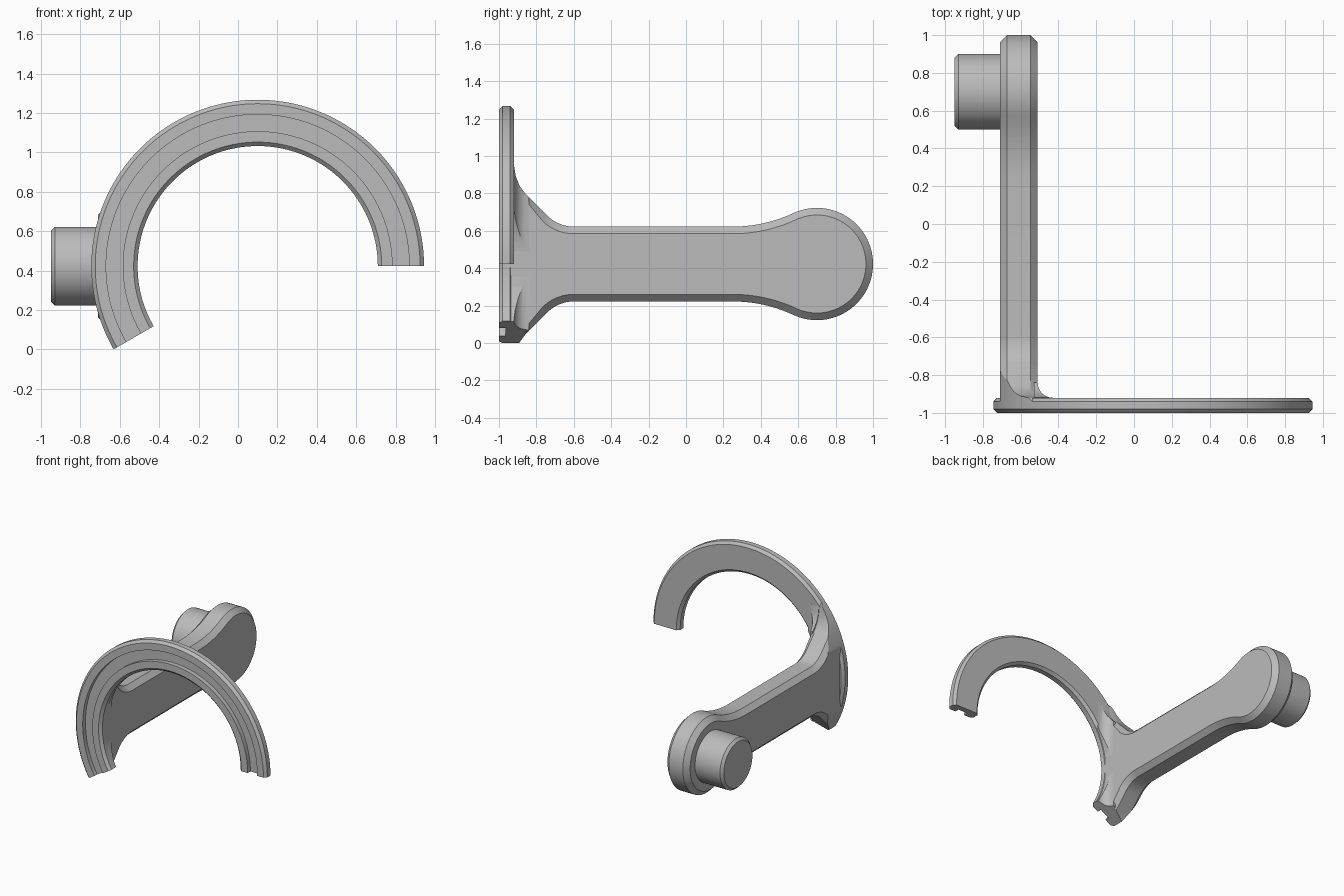
import bpy, bmesh
from math import sin, cos, radians, hypot

cube = bpy.data.objects.get("Cube")
if cube:
    bpy.data.objects.remove(cube, do_unlink=True)

CX, CZ = 0.1, 0.4225          # centre of the hook ring
OUTER, INNER = 0.845, 0.61    # ring radii
X0, X1 = -0.71, -0.51         # side faces of the arm
HEAD_Y, HEAD_R = 0.7, 0.3
BACK = -0.92                  # rear face of the ring

grey = bpy.data.materials.new("plain grey")
grey.use_nodes = True
grey.diffuse_color = (0.5, 0.5, 0.5, 1)
grey.node_tree.nodes["Principled BSDF"].inputs["Base Color"].default_value = (0.5, 0.5, 0.5, 1)


def loft(name, loops):
    """Skin a row of equal closed loops and cap both ends."""
    bm = bmesh.new()
    rows = [[bm.verts.new(p) for p in loop] for loop in loops]
    n = len(rows[0])
    for a, b in zip(rows, rows[1:]):
        for i in range(n):
            j = (i + 1) % n
            bm.faces.new((a[i], a[j], b[j], b[i]))
    bm.faces.new(rows[0])
    bm.faces.new(rows[-1])
    bmesh.ops.recalc_face_normals(bm, faces=bm.faces)
    mesh = bpy.data.meshes.new(name)
    bm.to_mesh(mesh)
    bm.free()
    mesh.materials.append(grey)
    obj = bpy.data.objects.new(name, mesh)
    bpy.context.collection.objects.link(obj)
    return obj


def sweep(name, section, start, end):
    """Turn a (radius, y) section about the ring axis, in degrees."""
    return loft(name, [[(CX + r * cos(radians(a)), y, CZ + r * sin(radians(a)))
                        for r, y in section] for a in range(start, end + 1, 2)])


def arc(cy, cz, r, start, end, steps):
    angles = [radians(start + (end - start) * i / steps) for i in range(steps + 1)]
    return [(cy + r * cos(a), cz + r * sin(a)) for a in angles]


def select(obj):
    bpy.ops.object.select_all(action="DESELECT")
    obj.select_set(True)
    bpy.context.view_layer.objects.active = obj


def cut(obj, cutter, operation="DIFFERENCE"):
    cutter.hide_render = True
    mod = obj.modifiers.new("cut", "BOOLEAN")
    mod.operation, mod.object, mod.solver = operation, cutter, "EXACT"
    select(obj)
    bpy.ops.object.modifier_apply(modifier=mod.name)
    bpy.data.objects.remove(cutter, do_unlink=True)


def block(r0, r1, start, end):
    return sweep("cutter", [(r0, -1.1), (r1, -1.1), (r1, -0.55), (r0, -0.55)], start, end)


# Hook ring: chamfered section with a groove along the front
c = 0.02
ring = sweep("hook_ring", [
    (INNER, -1 + c), (INNER + c, -1), (0.685, -1), (0.685, -0.965),
    (0.77, -0.965), (0.77, -1), (OUTER - c, -1), (OUTER, -1 + c),
    (OUTER, BACK - c), (OUTER - c, BACK), (INNER + c, BACK), (INNER, BACK - c)], 0, 210)

# Upper half of the arm outline (y, height): head, neck, shank, flare
neck_r = 0.7625
half = arc(HEAD_Y, 0, HEAD_R, 0, 115, 30)
half += arc(0.25, 0.2 + neck_r, neck_r, -65, -90, 10)[1:]
half += arc(-0.6, 0.4, 0.2, -90, -135, 10)
half += [(-0.86, 0.378), (-0.89, 0.418), (-0.91, 0.47), (BACK, 0.53), (-0.955, 0.57)]


def outline(x, chamfer):
    """Arm outline at x, moved inwards by the chamfer, which fades at the ring."""
    pts = []
    for i, (y, h) in enumerate(half):
        a, b = half[max(i - 1, 0)], half[min(i + 1, len(half) - 1)]
        dy, dh = b[0] - a[0], b[1] - a[1]
        if i == 0:
            dy, dh = 0, 1
        d = chamfer * min(1, max(0, (y + 0.955) / 0.16)) / hypot(dy, dh)
        pts.append((y - dh * d, h + dy * d))
    pts += [(y, -h) for y, h in reversed(pts[1:])]
    return [(x, y, CZ + h) for y, h in pts]


# Arm, trimmed to the ring's outside and to its lower end
w = 0.038
arm = loft("arm", [outline(X0, w), outline(X0 + w, 0), outline(X1 - w, 0), outline(X1, w)])
cut(arm, block(OUTER, 1.4, 80, 270))
cut(arm, block(0.3, 1.4, 210, 270))

# Fillet between the arm and the back of the ring
f = 0.08
plan = [(X1 - 0.02, -0.955), (X1 - 0.02, BACK + f)]
plan += arc(X1 + f, BACK + f, f, 180, 270, 8) + [(X1 + f, -0.955)]
fillet = loft("arm_fillet", [[(x, y, z) for x, y in plan] for z in (-0.1, 0.95)])
cut(fillet, loft("cutter", [outline(-0.8, 0), outline(-0.3, 0)]), "INTERSECT")
cut(fillet, block(0.05, INNER + 0.004, 100, 240))
cut(fillet, block(0.3, 1.4, 210, 270))

# Round knob on the outer side of the head
knob = loft("knob", [[(x, y, z) for y, z in arc(HEAD_Y, CZ, r, 0, 354, 59)]
                     for x, r in ((-0.65, 0.2), (-0.93, 0.2), (-0.95, 0.18))])

for part in (ring, arm, fillet, knob):
    select(part)
    bpy.ops.object.shade_smooth_by_angle(angle=radians(25))
